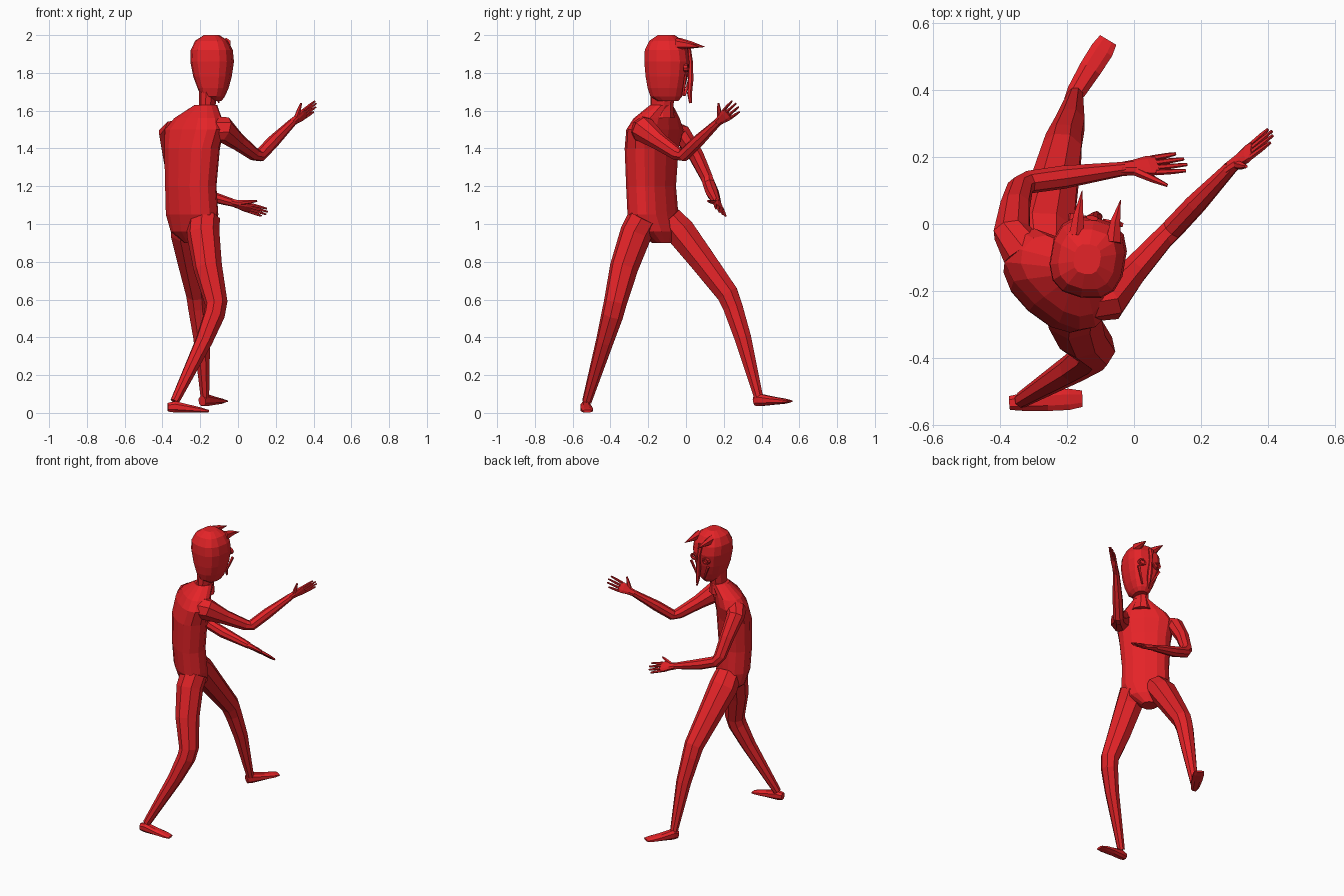
import bpy, bmesh, math
from mathutils import Vector

red = bpy.data.materials.new("red")
red.diffuse_color = (0.78, 0.017, 0.021, 1)


def finish(name, bm):
    bmesh.ops.recalc_face_normals(bm, faces=bm.faces)
    me = bpy.data.meshes.new(name)
    bm.to_mesh(me)
    bm.free()
    me.materials.append(red)
    ob = bpy.data.objects.new(name, me)
    bpy.context.collection.objects.link(ob)
    return ob


def loft(name, secs, side=None, n=8, power=2.0, level=False):
    """Skin rings (x, y, z, half width along side, half depth) into a closed solid."""
    bm = bmesh.new()
    pts = [Vector(s[:3]) for s in secs]
    side = Vector(side or (1, 0, 0))
    rings = []
    for i, s in enumerate(secs):
        t = Vector((0, 0, 1)) if level else (pts[min(i + 1, len(pts) - 1)] - pts[max(i - 1, 0)]).normalized()
        u = (side - t * side.dot(t)).normalized()
        v = t.cross(u)
        ring = []
        for k in range(n):
            a = 2 * math.pi * (k + 0.5) / n
            c, d = math.cos(a), math.sin(a)
            c = math.copysign(abs(c) ** (2 / power), c)
            d = math.copysign(abs(d) ** (2 / power), d)
            ring.append(bm.verts.new(pts[i] + u * c * s[3] + v * d * s[4]))
        rings.append(ring)
    for a, b in zip(rings, rings[1:]):
        for k in range(n):
            bm.faces.new((a[k], a[(k + 1) % n], b[(k + 1) % n], b[k]))
    bm.faces.new(rings[0])
    bm.faces.new(rings[-1])
    return finish(name, bm)


# Torso, turned toward +x +y
right = (0.74, -0.67, 0)
loft("torso", [
    (-0.235, -0.13, 0.90, 0.045, 0.05),
    (-0.240, -0.15, 0.96, 0.125, 0.09),
    (-0.243, -0.175, 1.05, 0.155, 0.10),
    (-0.250, -0.185, 1.20, 0.150, 0.10),
    (-0.243, -0.182, 1.40, 0.165, 0.105),
    (-0.230, -0.165, 1.50, 0.185, 0.10),
    (-0.212, -0.155, 1.56, 0.145, 0.085),
    (-0.170, -0.130, 1.63, 0.055, 0.06)], right, 14, 2.4, True)

# Neck and head, turned slightly toward +x
face_side = Vector((0.985, -0.17, 0))
loft("neck", [
    (-0.172, -0.135, 1.56, 0.070, 0.075),
    (-0.163, -0.128, 1.63, 0.044, 0.062),
    (-0.155, -0.120, 1.72, 0.050, 0.070)], face_side, 10, 2, True)
loft("head", [
    (-0.128, -0.095, 1.650, 0.038, 0.055),
    (-0.132, -0.105, 1.675, 0.060, 0.085),
    (-0.132, -0.105, 1.72, 0.080, 0.100),
    (-0.135, -0.102, 1.78, 0.099, 0.113),
    (-0.137, -0.100, 1.86, 0.113, 0.122),
    (-0.139, -0.103, 1.92, 0.109, 0.116),
    (-0.140, -0.105, 1.97, 0.085, 0.090),
    (-0.140, -0.105, 2.00, 0.040, 0.045)], face_side, 14, 2.6, True)

# Horns, flat wedges pointing forward
for nm, x, y, tip in (("left", -0.172, 0.0, (-0.155, 0.10, 1.938)),
                      ("right", -0.062, -0.02, (-0.040, 0.072, 1.938))):
    loft(nm + "_horn", [(x, y - 0.035, 1.952, 0.026, 0.034),
                        (x + 0.006, y + 0.025, 1.948, 0.017, 0.020),
                        (*tip, 0.001, 0.001)], (1, 0, 0), 6)

# Mask: hanging nose strip, brow, eye rings, cheek ridges
loft("mask_nose", [(-0.125, 0.018, 1.93, 0.020, 0.008),
                   (-0.118, 0.026, 1.85, 0.010, 0.012),
                   (-0.112, 0.024, 1.76, 0.017, 0.015),
                   (-0.106, 0.019, 1.69, 0.013, 0.013),
                   (-0.102, 0.024, 1.64, 0.003, 0.008)], face_side, 6)


def eye_ring(name, center, radius):
    bm = bmesh.new()
    fwd = Vector((0.17, 0.985, 0))
    n = 10
    prof = ((radius, -0.012), (radius, 0.008), (radius * 0.65, 0.008), (radius * 0.65, -0.012))
    rings = [[bm.verts.new(Vector(center) + fwd * d
                           + face_side * r * math.cos(2 * math.pi * k / n)
                           + Vector((0, 0, r * 0.8 * math.sin(2 * math.pi * k / n))))
              for r, d in prof] for k in range(n)]
    for k in range(n):
        for j in range(4):
            a, b = rings[k], rings[(k + 1) % n]
            bm.faces.new((a[j], a[(j + 1) % 4], b[(j + 1) % 4], b[j]))
    finish(name, bm)


for nm, s in (("left", -1), ("right", 1)):
    c = Vector((-0.117, 0.012, 1.825)) + face_side * 0.052 * s
    eye_ring(nm + "_eye_ring", c, 0.028)
    a = Vector((-0.113, 0.012, 1.79)) + face_side * 0.075 * s
    b = Vector((-0.108, -0.012, 1.68)) + face_side * 0.025 * s
    loft(nm + "_cheek_ridge", [(*a, 0.010, 0.008), (*b, 0.005, 0.008)], face_side, 4)

# Arms
loft("right_arm", [
    (-0.150, -0.225, 1.50, 0.070, 0.075),
    (-0.075, -0.225, 1.50, 0.066, 0.070),
    (0.000, -0.140, 1.435, 0.043, 0.047),
    (0.085, -0.045, 1.370, 0.034, 0.036),
    (0.115, -0.015, 1.362, 0.034, 0.034),
    (0.185, 0.060, 1.435, 0.033, 0.034),
    (0.290, 0.170, 1.540, 0.021, 0.021)], (0.6, -0.6, 0.1))
loft("left_arm", [
    (-0.330, -0.080, 1.49, 0.060, 0.070),
    (-0.365, -0.025, 1.48, 0.052, 0.058),
    (-0.355, 0.055, 1.36, 0.042, 0.046),
    (-0.340, 0.110, 1.245, 0.034, 0.040),
    (-0.315, 0.125, 1.205, 0.034, 0.036),
    (-0.210, 0.140, 1.165, 0.035, 0.035),
    (-0.030, 0.165, 1.113, 0.021, 0.021)], (-0.1, 0.8, 0.5))


# Hands: palm, four spread fingers and a thumb
def hand(prefix, wrist, tip, spread, thumb):
    wrist, tip, thumb = Vector(wrist), Vector(tip), Vector(thumb)
    d = tip - wrist
    spread = Vector(spread)
    spread = (spread - d * spread.dot(d) / d.length_squared).normalized()
    p = lambda f, s: wrist + d * f + spread * s
    loft(prefix + "_palm", [(*p(-0.08, 0), 0.020, 0.019), (*p(0.18, 0), 0.026, 0.016),
                            (*p(0.40, 0), 0.036, 0.014), (*p(0.54, 0), 0.036, 0.010)], spread, 8, 2.6)
    for i, reach in enumerate((0.96, 1.02, 1.0, 0.90)):
        s = (i - 1.5) * 0.0185
        loft(f"{prefix}_finger_{i + 1}", [(*p(0.48, s), 0.009, 0.009), (*p(0.75, s * 1.15), 0.008, 0.008),
                                          (*p(reach, s * 1.25), 0.005, 0.005)], spread, 6)
    base = p(0.15, -0.012)
    mid = base.lerp(thumb, 0.55)
    loft(prefix + "_thumb", [(*base, 0.014, 0.014), (*mid, 0.011, 0.011), (*thumb, 0.005, 0.005)],
         spread, 6)


hand("right", (0.290, 0.170, 1.540), (0.412, 0.270, 1.628), (-0.1, 0.5, -0.75), (0.335, 0.172, 1.640))
hand("left", (-0.030, 0.165, 1.113), (0.152, 0.186, 1.058), (-0.1, 0.7, -0.6), (0.100, 0.115, 1.122))

# Legs
loft("left_leg", [
    (-0.265, -0.090, 1.03, 0.085, 0.075),
    (-0.268, -0.030, 0.96, 0.095, 0.085),
    (-0.245, 0.085, 0.81, 0.080, 0.074),
    (-0.215, 0.220, 0.63, 0.063, 0.062),
    (-0.210, 0.248, 0.56, 0.058, 0.056),
    (-0.192, 0.300, 0.40, 0.048, 0.048),
    (-0.175, 0.385, 0.08, 0.024, 0.026)], (1, 0, 0))
loft("right_leg", [
    (-0.180, -0.225, 1.03, 0.085, 0.085),
    (-0.185, -0.265, 0.95, 0.088, 0.085),
    (-0.160, -0.328, 0.77, 0.077, 0.076),
    (-0.115, -0.375, 0.58, 0.060, 0.062),
    (-0.125, -0.390, 0.52, 0.056, 0.060),
    (-0.180, -0.430, 0.38, 0.046, 0.048),
    (-0.335, -0.525, 0.06, 0.024, 0.026)], (0.8, -0.5, 0))

# Feet
loft("left_foot", [
    (-0.190, 0.365, 0.062, 0.022, 0.026),
    (-0.173, 0.395, 0.068, 0.030, 0.034),
    (-0.130, 0.465, 0.064, 0.036, 0.022),
    (-0.095, 0.520, 0.062, 0.037, 0.014),
    (-0.077, 0.550, 0.062, 0.030, 0.006)], (0.85, -0.5, 0), 8, 2.4)
loft("right_foot", [
    (-0.372, -0.535, 0.030, 0.022, 0.024),
    (-0.335, -0.532, 0.032, 0.028, 0.032),
    (-0.260, -0.528, 0.023, 0.033, 0.022),
    (-0.195, -0.524, 0.015, 0.034, 0.014),
    (-0.155, -0.522, 0.009, 0.026, 0.007)], (0, 1, 0), 8, 2.4)
